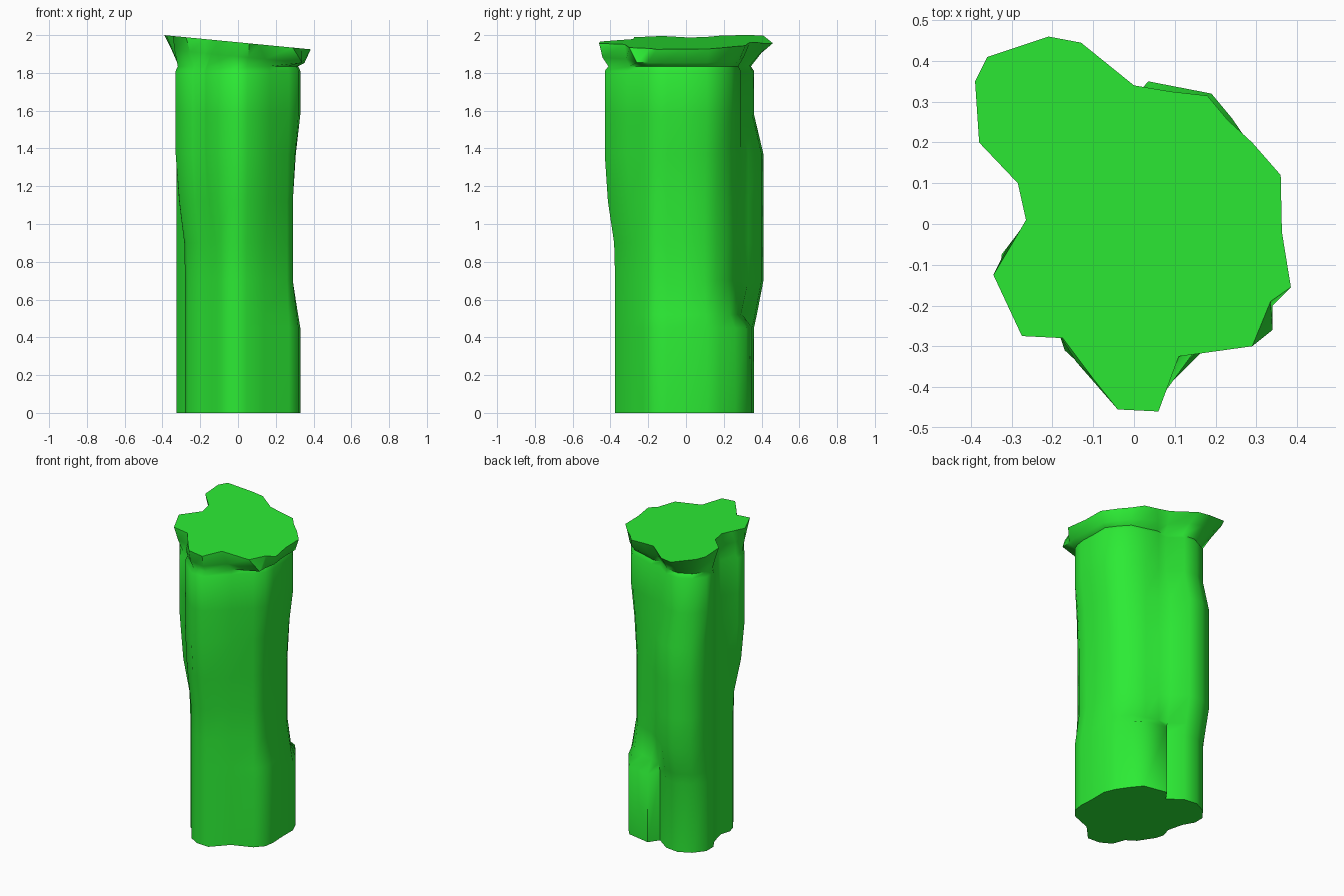
import bpy, bmesh, math
from mathutils import Vector

if "Cube" in bpy.data.objects:
    bpy.data.objects.remove(bpy.data.objects["Cube"])

# Lobed outline of the shaft, counter-clockwise from +x
SHAFT = [(.29, -.02), (.285, .10), (.25, .16), (.20, .22), (.13, .265), (.05, .29), (-.01, .33),
         (-.10, .40), (-.19, .41), (-.285, .36), (-.325, .29), (-.325, .18), (-.285, .11),
         (-.26, .01), (-.28, -.06), (-.265, -.11), (-.20, -.21), (-.14, -.25), (-.11, -.33),
         (-.04, -.37), (.045, -.375), (.14, -.275), (.26, -.215), (.29, -.16), (.29, -.10)]

# Matching outline of the flared, broken rim
RIM = [(.363, -.02), (.36, .12), (.29, .20), (.23, .255), (.18, .315), (.09, .325), (0, .34),
       (-.13, .445), (-.21, .46), (-.36, .41), (-.39, .35), (-.38, .20), (-.285, .10),
       (-.265, .01), (-.30, -.05), (-.345, -.125), (-.275, -.275), (-.175, -.28), (-.10, -.38),
       (-.04, -.455), (.06, -.46), (.11, -.325), (.29, -.30), (.335, -.19), (.385, -.155)]

LEVELS = [0, .45, .52, .70, .90, 1.12, 1.37, 1.58, 1.81]
LOW = (1, 1, 0, 0, 0, 0, 0, 0, 0)
ENDS = (1, 1, .7, 0, 0, 0, 0, 1, 1)
SIDE = (1, 1, .7, 0, 0, 0, .4, 1, 1)
UPPER = (0, 0, 0, 0, .1, .7, 1, 1, 1)

# Bulges: strength at each level, then the shift of each corner
BULGES = [
    (ENDS, {6: (0, -.045), 7: (0, -.05), 8: (0, -.05), 9: (.015, -.04), 10: (0, -.04)}),  # back lobe
    (LOW, {2: (.02, .0), 3: (.02, .02), 4: (.06, .055), 5: (-.015, .06)}),                # low back bump
    (SIDE, {0: (.035, 0), 1: (.04, .01), 2: (.025, .02), 3: (.02, .02),
            22: (.01, -.01), 23: (.03, -.01), 24: (.04, 0)}),                             # right side
    (UPPER, {14: (-.045, -.015), 15: (-.065, -.03), 16: (-.04, -.05), 17: (-.04, -.03),
             18: (-.06, .02), 19: (0, -.06), 20: (.005, -.055), 21: (.03, -.035)}),       # front lobes
]


def shaft_ring(level):
    pts = [Vector(p) for p in SHAFT]
    for strength, corners in BULGES:
        for c, shift in corners.items():
            pts[c] += Vector(shift) * strength[level]
    return pts


rings = [[(p.x, p.y, z) for p in shaft_ring(i)] for i, z in enumerate(LEVELS)]

# Neck and flare rising to a sloping top
top = shaft_ring(len(LEVELS) - 1)
rings.append([(p.x * .965, p.y * .955, 1.835) for p in top])
for blend, drop in ((.4, .075), (1, 0)):
    ring = []
    for i, (a, b) in enumerate(zip(top, RIM)):
        p = a.lerp(Vector(b), blend)
        if blend < 1 and i in (22, 23):      # hanging lip on the front right
            p = Vector((.34, -.26)) if i == 22 else Vector((.34, -.20))
        droop = max(0, p.y - .41) * .5
        ring.append((p.x, p.y, 1.962 - .097 * p.x - drop - droop))
    rings.append(ring)

# Loft the rings and cap both ends
bm = bmesh.new()
loops = [[bm.verts.new(co) for co in ring] for ring in rings]
n = len(SHAFT)
for lo, hi in zip(loops, loops[1:]):
    for i in range(n):
        j = (i + 1) % n
        bm.faces.new((lo[i], lo[j], hi[j], hi[i]))
bm.faces.new(loops[0][::-1])
bm.faces.new(loops[-1])
bmesh.ops.recalc_face_normals(bm, faces=bm.faces)

mesh = bpy.data.meshes.new("column")
bm.to_mesh(mesh)
bm.free()
column = bpy.data.objects.new("column", mesh)
bpy.context.collection.objects.link(column)

green = bpy.data.materials.new("green")
green.diffuse_color = (.025, .83, .035, 1)
green.use_nodes = True
green.node_tree.nodes["Principled BSDF"].inputs["Base Color"].default_value = green.diffuse_color
mesh.materials.append(green)

bpy.context.view_layer.objects.active = column
column.select_set(True)
bpy.ops.object.shade_smooth_by_angle(angle=math.radians(55))
